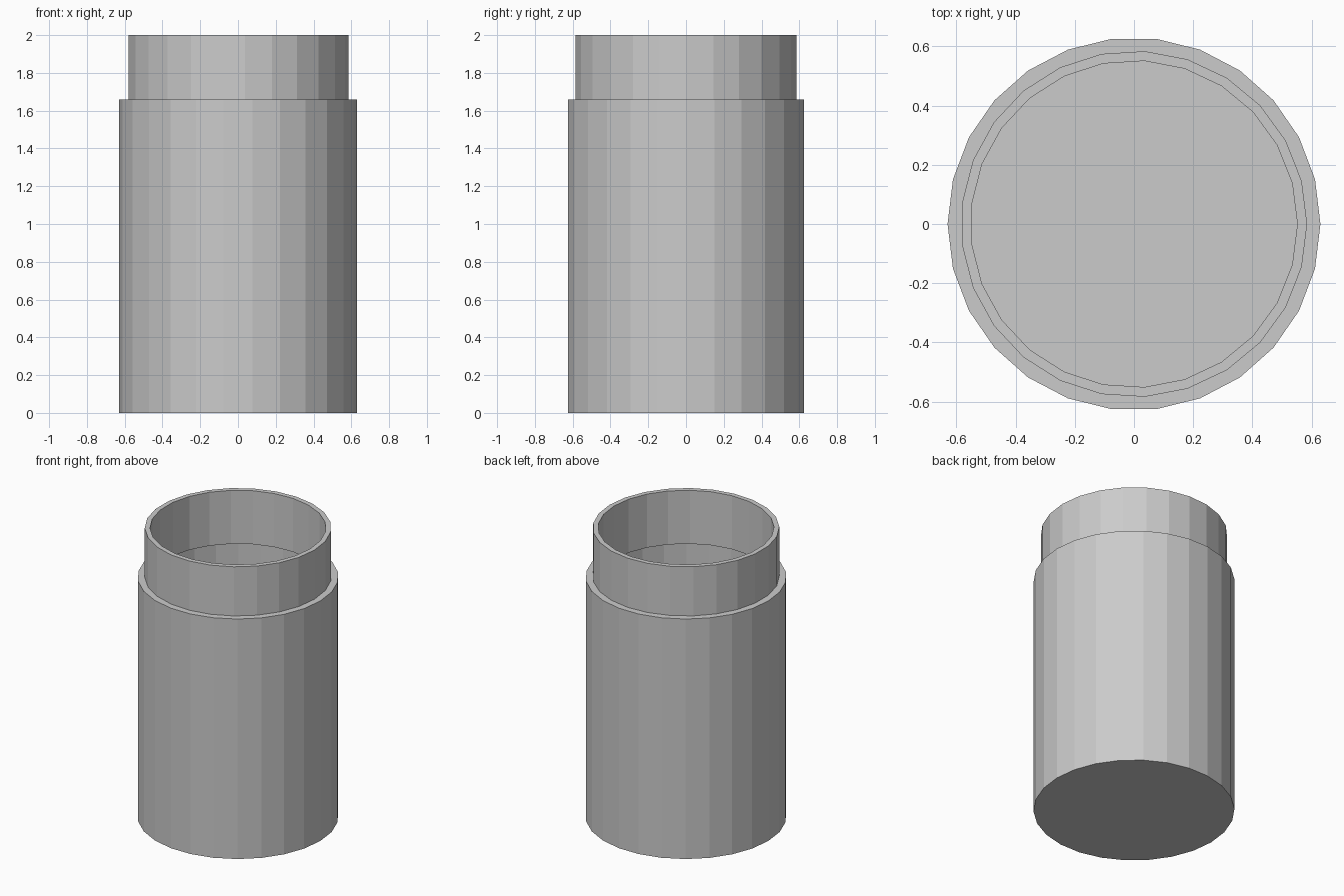
import bpy, bmesh
from math import cos, sin, tau

if "Cube" in bpy.data.objects:
    bpy.data.objects.remove(bpy.data.objects["Cube"])

bm = bmesh.new()


def ring(sides, radius, z):
    return [bm.verts.new((radius * cos(tau * i / sides), radius * sin(tau * i / sides), z))
            for i in range(sides)]


def join(a, b):
    """Skin two rings: quads when side counts match, otherwise zip with triangles."""
    n, m = len(a), len(b)
    if n == m:
        for i in range(n):
            bm.faces.new((a[i], a[(i + 1) % n], b[(i + 1) % n], b[i]))
        return
    i = j = 0
    while i < n or j < m:
        if j == m or (i < n and (i + 1) * m <= (j + 1) * n):
            bm.faces.new((a[i], a[(i + 1) % n], b[j % m]))
            i += 1
        else:
            bm.faces.new((a[i % n], b[(j + 1) % m], b[j]))
            j += 1


# Wall profile (sides, radius, z): outside upward, over the rim, down the inside
profile = [
    (26, 0.63, 0.0), (26, 0.63, 1.66),        # body
    (25, 0.585, 1.66), (25, 0.585, 2.0),      # shoulder and neck
    (25, 0.552, 2.0), (25, 0.552, 1.63),      # rim and neck bore
    (26, 0.597, 1.63), (26, 0.597, 0.033),    # hollow body
]
rings = [ring(*p) for p in profile]
for a, b in zip(rings, rings[1:]):
    join(a, b)

# Base underside and inner floor
bm.faces.new(rings[0])
bm.faces.new(rings[-1])
bmesh.ops.recalc_face_normals(bm, faces=bm.faces)

mesh = bpy.data.meshes.new("jar")
bm.to_mesh(mesh)
bm.free()
bpy.context.collection.objects.link(bpy.data.objects.new("jar", mesh))
